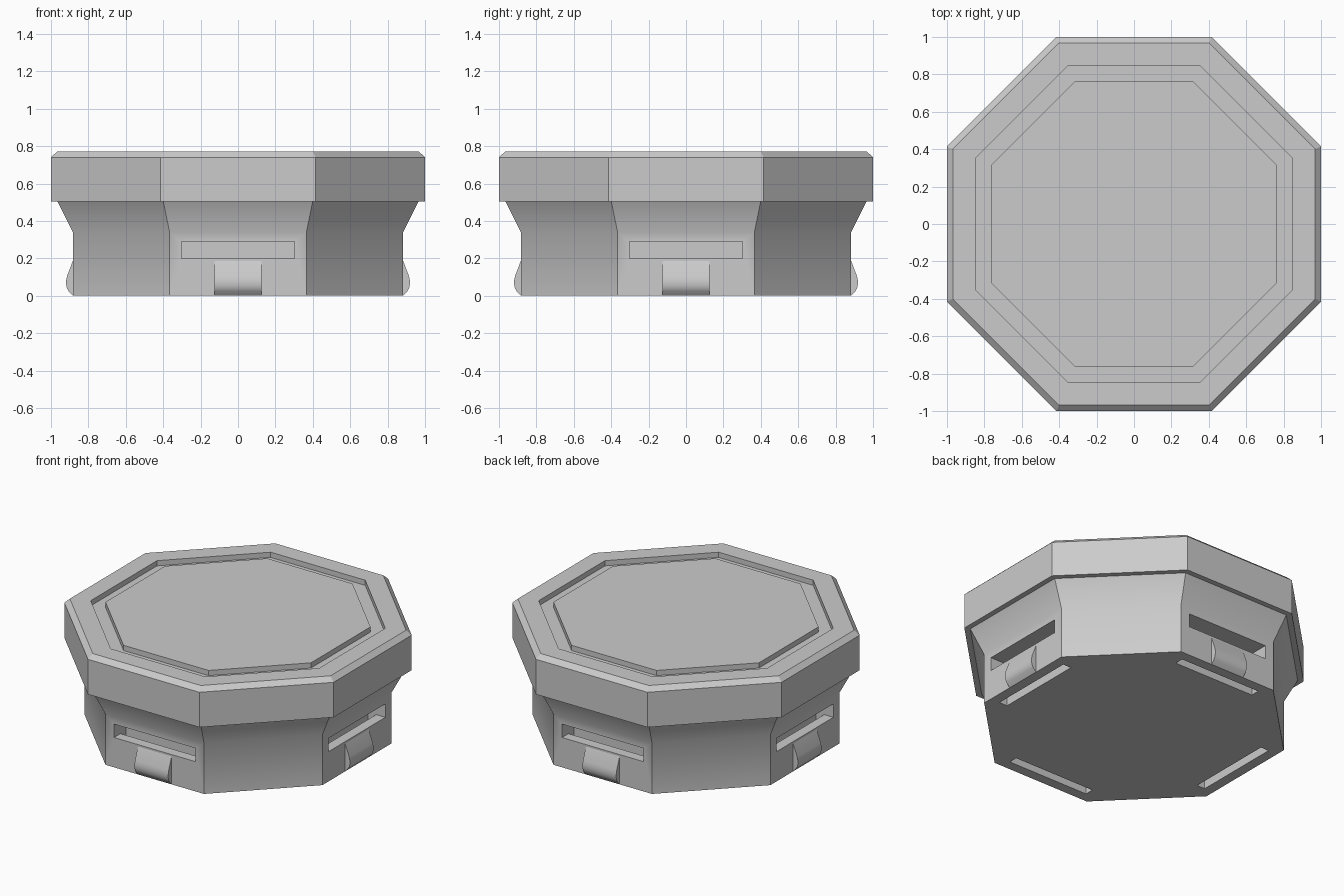
import bpy, bmesh, math
from mathutils import Matrix

cube = bpy.data.objects.get("Cube")
if cube:
    bpy.data.objects.remove(cube, do_unlink=True)

grey = bpy.data.materials.new("plain_grey")
grey.use_nodes = True
grey.diffuse_color = (0.6, 0.6, 0.6, 1)
grey.node_tree.nodes["Principled BSDF"].inputs["Base Color"].default_value = grey.diffuse_color


def finish(bm, name):
    bmesh.ops.recalc_face_normals(bm, faces=bm.faces)
    mesh = bpy.data.meshes.new(name)
    bm.to_mesh(mesh)
    bm.free()
    mesh.materials.append(grey)
    obj = bpy.data.objects.new(name, mesh)
    bpy.context.collection.objects.link(obj)
    return obj


def select(obj):
    bpy.ops.object.select_all(action='DESELECT')
    obj.select_set(True)
    bpy.context.view_layer.objects.active = obj


def octagon_stack(name, profile):
    """Loft octagon rings given as (flat-side distance, height)."""
    bm = bmesh.new()
    rings = []
    for dist, z in profile:
        r = dist / math.cos(math.pi / 8)
        angles = [math.pi / 8 + i * math.pi / 4 for i in range(8)]
        rings.append([bm.verts.new((r * math.cos(a), r * math.sin(a), z)) for a in angles])
    for low, high in zip(rings, rings[1:]):
        for i in range(8):
            j = (i + 1) % 8
            bm.faces.new((low[i], low[j], high[j], high[i]))
    bm.faces.new(rings[0])
    bm.faces.new(rings[-1])
    return finish(bm, name)


def side_prism(name, profile, half_width, quarter):
    """Extrude an (outward distance, height) outline along one of four sides."""
    bm = bmesh.new()
    face = bm.faces.new([bm.verts.new((d, -half_width, z)) for d, z in profile])
    moved = bmesh.ops.extrude_face_region(bm, geom=[face])["geom"]
    verts = [v for v in moved if isinstance(v, bmesh.types.BMVert)]
    bmesh.ops.translate(bm, verts=verts, vec=(0, 2 * half_width, 0))
    bmesh.ops.rotate(bm, verts=bm.verts, matrix=Matrix.Rotation(quarter * math.pi / 2, 3, 'Z'))
    return finish(bm, name)


# Body: flared base, chamfered rim, grooved top
body = octagon_stack("octagonal_body", [
    (0.883, 0), (0.883, 0.34), (0.965, 0.505), (1, 0.505), (1, 0.74), (0.968, 0.77),
    (0.848, 0.77), (0.848, 0.735), (0.763, 0.735), (0.763, 0.77)])

# Slots running in from each main side and down through the underside
slot = [(0.755, -0.1), (0.815, -0.1), (0.815, 0.2), (1.1, 0.2), (1.1, 0.29), (0.755, 0.29)]
for q in range(4):
    cutter = side_prism("slot_cutter", slot, 0.302, q)
    cutter.hide_render = True
    mod = body.modifiers.new("slot", 'BOOLEAN')
    mod.operation = 'DIFFERENCE'
    mod.solver = 'EXACT'
    mod.object = cutter
    select(body)
    bpy.ops.object.modifier_apply(modifier=mod.name)
    bpy.data.objects.remove(cutter, do_unlink=True)
bpy.ops.object.shade_smooth_by_angle(angle=math.radians(30))

# Rounded catch below each slot
catch = [(0.86, 0), (0.883, 0), (0.907, 0.026), (0.915, 0.041), (0.919, 0.06), (0.919, 0.08),
         (0.914, 0.105), (0.883, 0.187), (0.86, 0.187)]
for q, side in enumerate(("left", "back", "right", "front")):
    select(side_prism(side + "_catch", catch, 0.125, q))
    bpy.ops.object.shade_smooth_by_angle(angle=math.radians(30))
